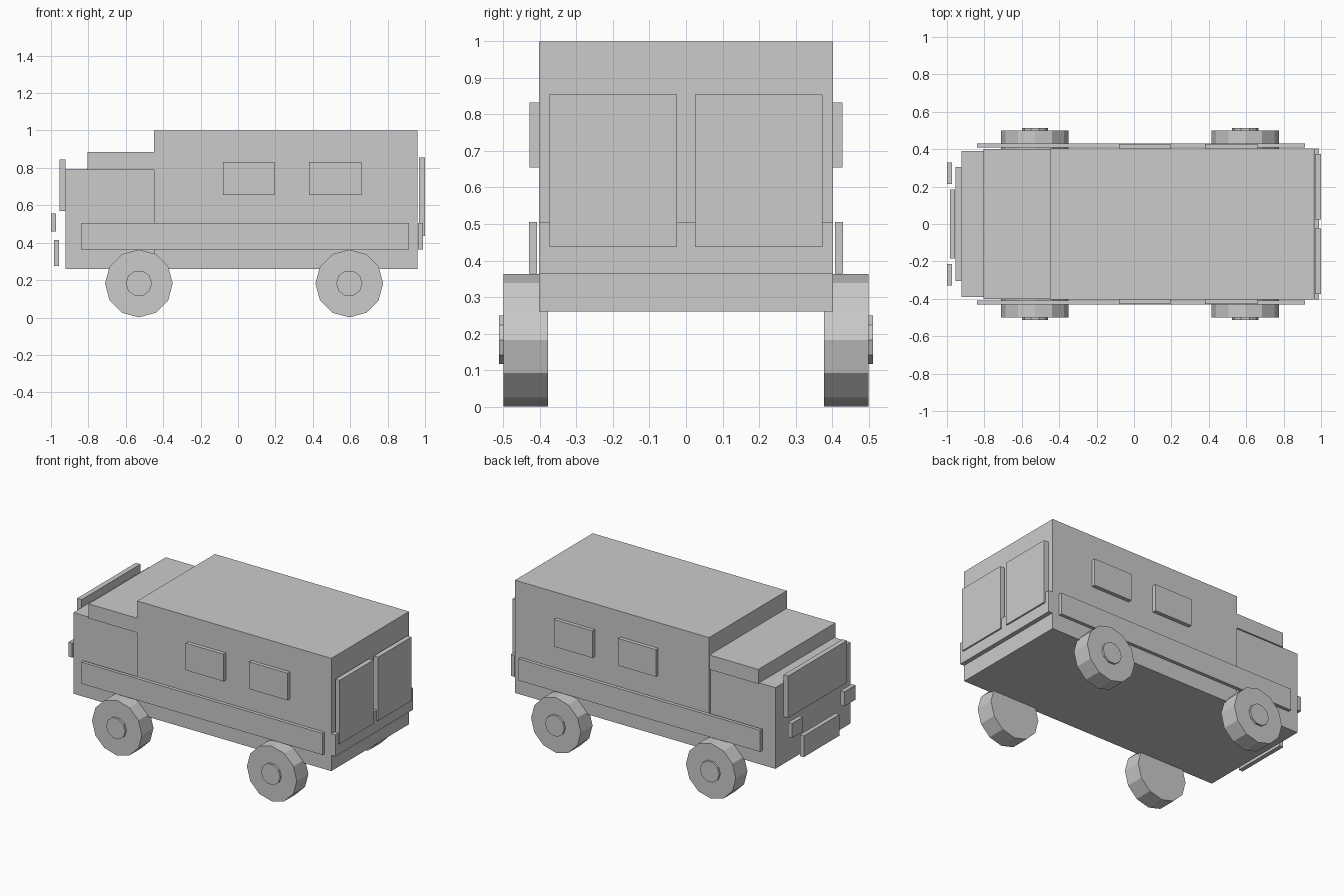
import bpy
import math

cube = bpy.data.objects.get("Cube")
if cube:
    bpy.data.objects.remove(cube, do_unlink=True)

# Single plain grey paint
grey = bpy.data.materials.new("plain_grey")
grey.use_nodes = True
colour = (0.6, 0.6, 0.6, 1)
grey.diffuse_color = colour
grey.node_tree.nodes["Principled BSDF"].inputs["Base Color"].default_value = colour


def finish(name):
    obj = bpy.context.object
    obj.name = name
    obj.data.name = name
    obj.data.materials.append(grey)
    return obj


def box(name, x, y, z):
    """Box given by its (low, high) limits on each axis."""
    limits = (x, y, z)
    bpy.ops.mesh.primitive_cube_add(size=1, location=[(a + b) / 2 for a, b in limits])
    obj = finish(name)
    for v in obj.data.vertices:
        v.co = [c * (b - a) for c, (a, b) in zip(v.co, limits)]
    return obj


def disc(name, sides, radius, x, y, z):
    """Flat-sided cylinder lying along y, with a vertex at its front."""
    bpy.ops.mesh.primitive_cylinder_add(
        vertices=sides, radius=radius, depth=y[1] - y[0],
        location=(x, sum(y) / 2, z), rotation=(math.pi / 2, 0, 0))
    obj = finish(name)
    # Turn the ring so that vertices lie on the horizontal axis
    for v in obj.data.vertices:
        v.co.x, v.co.y = v.co.y, -v.co.x
    return obj


def span(side, low, high):
    return tuple(sorted((side * low, side * high)))


# Main hull
box("rear_body", (-0.45, 0.96), (-0.403, 0.403), (0.26, 1.0))
box("cab", (-0.922, -0.45), (-0.39, 0.39), (0.26, 0.793))
box("cab_roof", (-0.805, -0.45), (-0.4, 0.4), (0.79, 0.885))

# Nose and tail fittings
box("windshield", (-0.955, -0.922), (-0.305, 0.305), (0.57, 0.845))
box("front_bumper", (-0.985, -0.957), (-0.185, 0.185), (0.275, 0.415))
box("rear_bumper", (0.962, 0.99), (-0.403, 0.403), (0.364, 0.506))

for side, label in ((1, "rear"), (-1, "front")):
    # Items repeated on both flanks
    box(f"headlight_{label}_side", (-1.0, -0.973), span(side, 0.215, 0.33), (0.46, 0.555))
    box(f"back_door_{label}_side", (0.968, 1.0), span(side, 0.025, 0.373), (0.437, 0.855))
    box(f"side_skirt_{label}_side", (-0.84, 0.915), span(side, 0.408, 0.43), (0.364, 0.506))
    for i, x in enumerate(((-0.08, 0.195), (0.38, 0.66))):
        box(f"window_{i + 1}_{label}_side", x, span(side, 0.4, 0.428), (0.654, 0.832))
    for axle, x in (("fore", -0.53), ("aft", 0.595)):
        disc(f"{axle}_wheel_{label}_side", 12, 0.181, x, span(side, 0.378, 0.499), 0.182)
        disc(f"{axle}_hub_{label}_side", 10, 0.07, x, span(side, 0.49, 0.512), 0.183)
